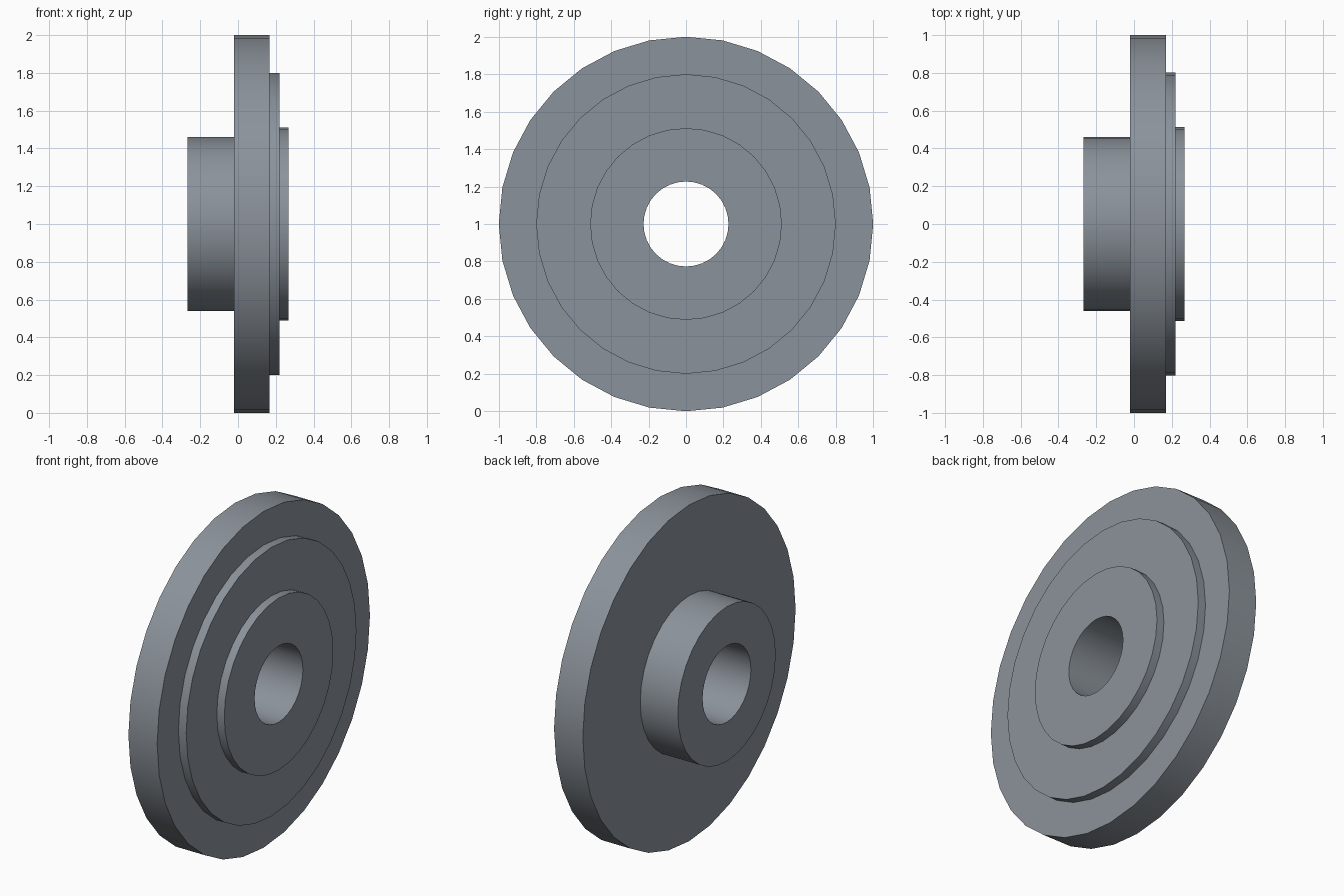
import bpy, bmesh, math

if "Cube" in bpy.data.objects:
    bpy.data.objects.remove(bpy.data.objects["Cube"])

SIDES = 32
BORE = 0.227

# Closed half-section of the flange: (x along the axis, radius)
profile = [
    (-0.268, BORE), (-0.268, 0.46),    # rear hub
    (-0.021, 0.46), (-0.021, 1.0),     # main disc
    (0.168, 1.0), (0.168, 0.8),        # raised face
    (0.219, 0.8), (0.219, 0.512),      # front boss
    (0.268, 0.512), (0.268, BORE),     # through bore
]

# Revolve the section about the x axis
bm = bmesh.new()
rings = []
for x, r in profile:
    rings.append([bm.verts.new((x,
                                r * math.cos(2 * math.pi * i / SIDES),
                                1 + r * math.sin(2 * math.pi * i / SIDES)))
                  for i in range(SIDES)])
for a, b in zip(rings, rings[1:] + rings[:1]):
    for i in range(SIDES):
        j = (i + 1) % SIDES
        bm.faces.new((a[i], a[j], b[j], b[i]))
bmesh.ops.recalc_face_normals(bm, faces=bm.faces[:])

mesh = bpy.data.meshes.new("stepped_flange")
bm.to_mesh(mesh)
bm.free()
flange = bpy.data.objects.new("stepped_flange", mesh)
bpy.context.collection.objects.link(flange)

# Dark blue-grey steel
steel = bpy.data.materials.new("dark_steel")
steel.diffuse_color = (0.26, 0.29, 0.325, 1.0)
steel.use_nodes = True
steel.node_tree.nodes["Principled BSDF"].inputs["Base Color"].default_value = steel.diffuse_color
mesh.materials.append(steel)

# Smooth round walls, crisp steps
bpy.context.view_layer.objects.active = flange
flange.select_set(True)
bpy.ops.object.shade_smooth_by_angle(angle=math.radians(30))
